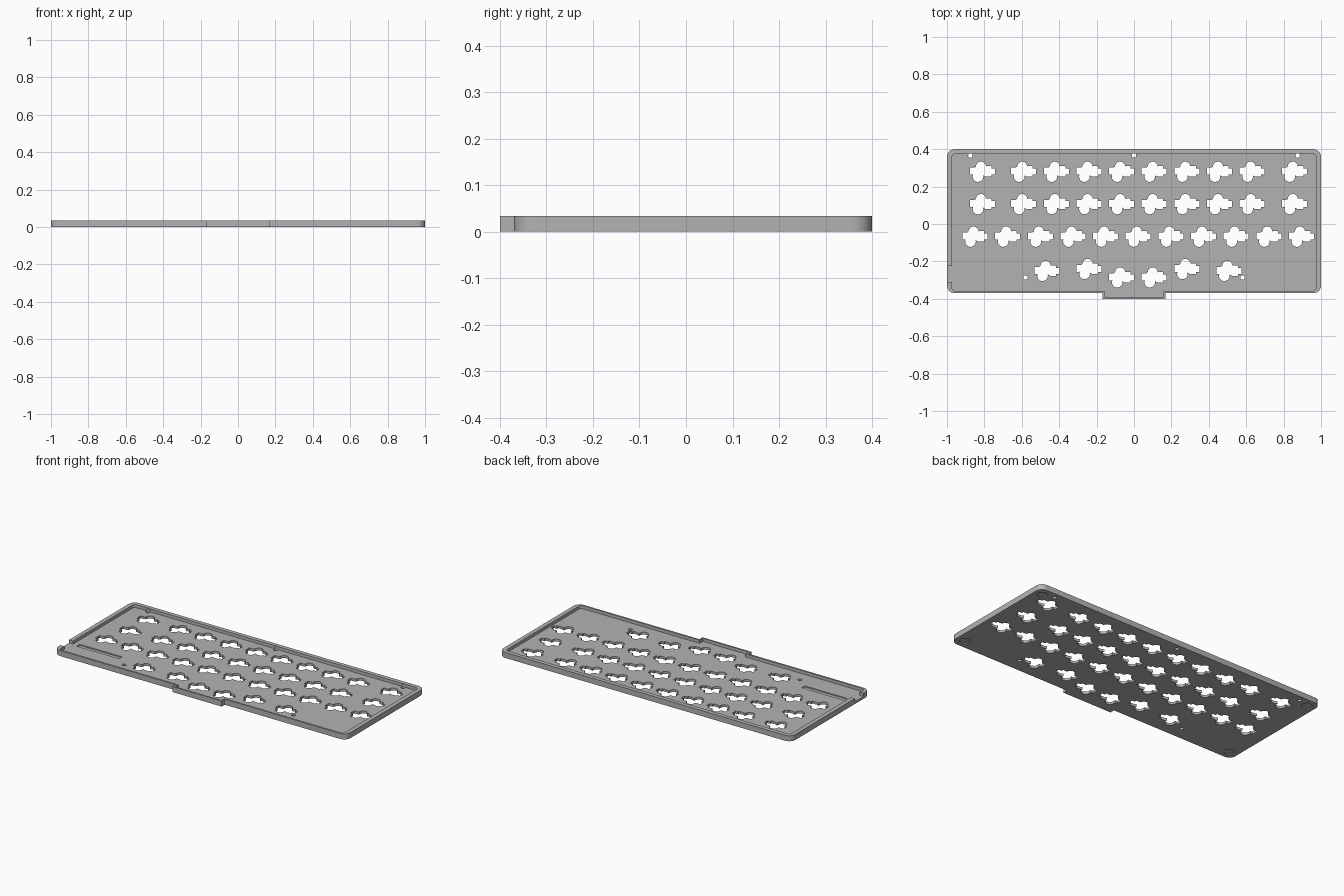
import bpy, bmesh
from math import cos, sin, radians, tan
from mathutils import Vector

if "Cube" in bpy.data.objects:
    bpy.data.objects.remove(bpy.data.objects["Cube"], do_unlink=True)

HEIGHT, FLOOR = 0.034, 0.015
PITCH = 0.1745


def arc(cx, cy, r, start, end, n=12):
    steps = [radians(start + (end - start) * i / n) for i in range(n + 1)]
    return [(cx + r * cos(a), cy + r * sin(a)) for a in steps]


def circle(cx, cy, r, n=24):
    return arc(cx, cy, r, 0, 360, n)[:-1]


def box(x0, x1, y0, y1):
    return [(x0, y0), (x1, y0), (x1, y1), (x0, y1)]


def tray_outline(x, front, back, r, tab_x, tab_y):
    """Rounded rectangle with a square tab on the front edge."""
    tab = [(-tab_x, front), (-tab_x, tab_y), (tab_x, tab_y), (tab_x, front)]
    return (tab + arc(x - r, front + r, r, -90, 0, 8) + arc(x - r, back - r, r, 0, 90, 8)
            + arc(r - x, back - r, r, 90, 180, 8) + arc(r - x, front + r, r, 180, 270, 8))


def prism(name, loops, z0, z1):
    """One mesh of upright prisms, one for each closed outline."""
    bm = bmesh.new()
    for loop in loops:
        low = [bm.verts.new((x, y, z0)) for x, y in loop]
        high = [bm.verts.new((x, y, z1)) for x, y in loop]
        bm.faces.new(low[::-1])
        bm.faces.new(high)
        for i in range(len(loop)):
            j = (i + 1) % len(loop)
            bm.faces.new((low[i], low[j], high[j], high[i]))
    mesh = bpy.data.meshes.new(name)
    bm.to_mesh(mesh)
    bm.free()
    obj = bpy.data.objects.new(name, mesh)
    bpy.context.collection.objects.link(obj)
    return obj


def cut(target, name, loops, z0, z1):
    cutter = prism(name, loops, z0, z1)
    cutter.hide_render = True
    mod = target.modifiers.new(name, 'BOOLEAN')
    mod.operation, mod.solver, mod.object = 'DIFFERENCE', 'EXACT', cutter
    bpy.context.view_layer.objects.active = target
    bpy.ops.object.modifier_apply(modifier=name)
    bpy.data.objects.remove(cutter, do_unlink=True)


def switch_hole(x, y, s=0.00535):
    """Socket cut-out: body with side nubs, a domed top and a round foot."""
    shape = ([(12.5, -3), (12.5, 3), (9, 3), (9, 5.5), (4, 5.5)]
             + arc(-1.5, 5, 5, 0, 180)
             + [(-8, 4), (-12.5, 4), (-12.5, -3), (-9.5, -3)]
             + arc(-4.5, -5, 5.3, 155, 375, 16)
             + [(3, -5), (9, -5), (9, -3)])
    return [(x + px * s, y + py * s) for px, py in shape]


# Tray body with its recessed floor
tray = prism("keyboard_tray", [tray_outline(1, -0.37, 0.4, 0.042, 0.168, -0.4)], 0, HEIGHT)
cut(tray, "inner_recess", [tray_outline(0.973, -0.358, 0.374, 0.016, 0.158, -0.39)], FLOOR, 0.1)

# Switch holes: two wide-ended rows, one full row, one thumb row
columns = [-0.81] + [-0.59 + PITCH * i for i in range(8)] + [0.857]
centres = [(x, y) for y in (0.28, 0.107) for x in columns]
centres += [(-0.85 + PITCH * i, -0.067) for i in range(11)]
centres += [(-0.465, -0.25), (-0.24, -0.24), (-0.066, -0.285),
            (0.108, -0.285), (0.283, -0.24), (0.507, -0.25)]
cut(tray, "switch_holes", [switch_hole(x, y) for x, y in centres], -0.1, 0.1)

# Screw holes along the back wall and beside the thumb row
screws = [(-0.875, 0.366), (0, 0.366), (0.875, 0.366), (-0.58, -0.286), (0.58, -0.286)]
cut(tray, "screw_holes", [circle(x, y, 0.012, 16) for x, y in screws], -0.1, 0.1)

# Port notch in the side wall and the shallow groove beside it
cut(tray, "port_notch", [box(-1.1, -0.96, -0.31, -0.225)], FLOOR, 0.1)
cut(tray, "floor_groove", [box(-0.94, -0.65, -0.235, -0.205)], FLOOR - 0.007, 0.1)

# Round recesses for feet under the corners
feet = [circle(x, y, 0.03) for x in (-0.945, 0.945) for y in (-0.315, 0.345)]
cut(tray, "foot_recesses", feet, -0.1, 0.006)

# Single grey finish
grey = bpy.data.materials.new("plain_grey")
grey.use_nodes = True
colour = (0.45, 0.45, 0.45, 1)
grey.diffuse_color = colour
grey.node_tree.nodes["Principled BSDF"].inputs["Base Color"].default_value = colour
tray.data.materials.clear()
tray.data.materials.append(grey)
for poly in tray.data.polygons:
    poly.material_index = 0

bpy.ops.object.select_all(action='DESELECT')
tray.select_set(True)
bpy.context.view_layer.objects.active = tray
bpy.ops.object.shade_smooth_by_angle(angle=radians(30))
